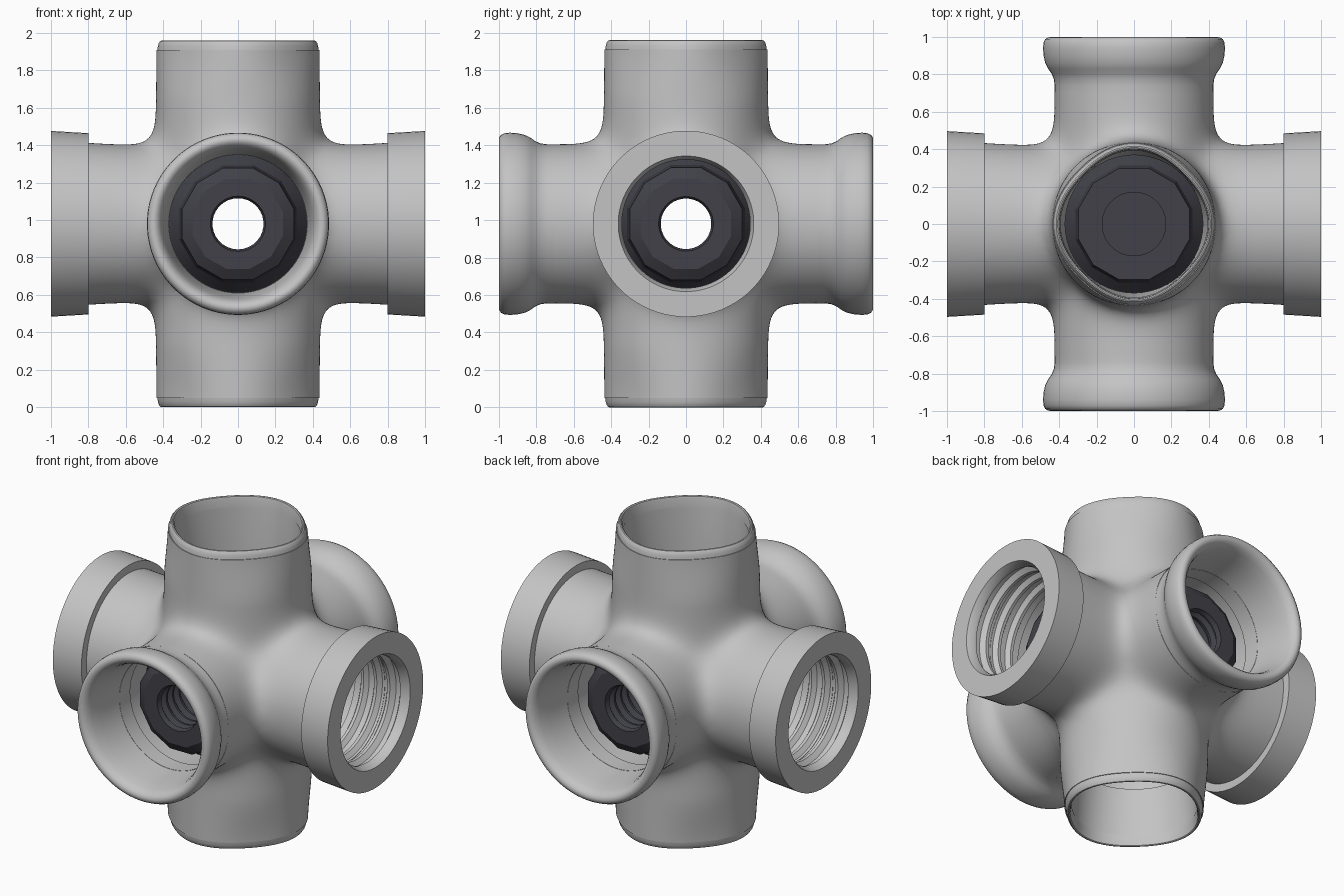
import bpy, bmesh, math
from mathutils import Vector, Matrix

if "Cube" in bpy.data.objects:
    bpy.data.objects.remove(bpy.data.objects["Cube"])

CENTRE = Vector((0, 0, 0.98))
AX = {'x': Vector((1, 0, 0)), 'y': Vector((0, 1, 0)), 'z': Vector((0, 0, 1))}


def material(name, col):
    m = bpy.data.materials.new(name)
    m.diffuse_color = (*col, 1)
    m.use_nodes = True
    m.node_tree.nodes["Principled BSDF"].inputs["Base Color"].default_value = m.diffuse_color
    return m


GREY = material("cast_grey", (0.55, 0.55, 0.55))
DARK = material("dark_slate", (0.052, 0.052, 0.066))


def make(name, bm, mat):
    me = bpy.data.meshes.new(name)
    bm.to_mesh(me)
    bm.free()
    ob = bpy.data.objects.new(name, me)
    bpy.context.collection.objects.link(ob)
    me.materials.append(mat)
    return ob


def lathe(name, profile, axis, mat, closed=True, steps=72):
    """Spin (radius, distance) points about an axis through the centre."""
    bm = bmesh.new()
    rot = axis.to_track_quat('Z', 'Y')
    rings = []
    for i in range(steps):
        a = 2 * math.pi * (i + 0.5) / steps
        rings.append([bm.verts.new(rot @ Vector((r * math.cos(a), r * math.sin(a), t)) + CENTRE)
                      for r, t in profile])
    n = len(profile)
    for i in range(steps):
        p, q = rings[i], rings[(i + 1) % steps]
        for j in range(n if closed else n - 1):
            k = (j + 1) % n
            bm.faces.new((p[j], q[j], q[k], p[k]))
    bmesh.ops.remove_doubles(bm, verts=bm.verts, dist=1e-5)
    bmesh.ops.recalc_face_normals(bm, faces=bm.faces)
    return make(name, bm, mat)


def both(profile):
    """Mirror a profile about the centre, ending on the axis."""
    return [(r, -t) for r, t in reversed(profile)] + profile


def activate(ob):
    bpy.ops.object.select_all(action='DESELECT')
    ob.select_set(True)
    bpy.context.view_layer.objects.active = ob


def modify(ob, kind, **props):
    activate(ob)
    m = ob.modifiers.new("m", kind)
    for k, v in props.items():
        setattr(m, k, v)
    bpy.ops.object.modifier_apply(modifier=m.name)


def boolean(ob, other, op):
    modify(ob, 'BOOLEAN', object=other, operation=op, solver='EXACT')
    bpy.data.objects.remove(other, do_unlink=True)


def smooth(ob, deg):
    activate(ob)
    bpy.ops.object.shade_smooth_by_angle(angle=math.radians(deg))


def pinch(ob):
    """Draw the upright arms in slightly on the diagonals towards their ends."""
    for v in ob.data.vertices:
        ramp = min(max((abs(v.co.z - CENTRE.z) - 0.62) / 0.34, 0), 1)
        ramp = ramp * ramp * (3 - 2 * ramp)
        f = 1 - 0.055 * ramp * math.sin(2 * math.atan2(v.co.y, v.co.x)) ** 2
        v.co.x *= f
        v.co.y *= f


# body: three tapered bars fused and smoothed into one blended cross
bars = {'x': (0.40, 0.471), 'y': (0.433, 0.433), 'z': (0.452, 0.438)}
body = None
for k, (r0, r1) in bars.items():
    bar = lathe("bar_" + k, both([(r0, 0.001), (r1, 1.4), (0, 1.4)]), AX[k], GREY, False)
    if body is None:
        body = bar
    else:
        boolean(body, bar, 'UNION')
body.name = "pipe_cross_body"
modify(body, 'REMESH', mode='VOXEL', voxel_size=0.02)
modify(body, 'SMOOTH', factor=0.5, iterations=170)

# trim the arms to length
bm = bmesh.new()
bmesh.ops.create_cube(bm, size=2, matrix=Matrix.Translation(CENTRE) @ Matrix.Diagonal((0.81, 0.705, 0.93, 1)))
boolean(body, make("trim_box", bm, GREY), 'INTERSECT')

# hollow the arms: wide chamber in the middle, funnels opening outwards
for k, r_end in (('x', 0.372), ('y', 0.375), ('z', 0.415)):
    bore = both([(0.395, 0.59), (0.368, 0.595), (0.368, 0.65), (r_end, 1.1), (0, 1.1)])
    boolean(body, lathe("bore_" + k, bore, AX[k], GREY, False), 'DIFFERENCE')

# arm ends: threaded collars on x, flared lips on y, plain rounded rims on z
thread = []
for i in range(4):
    t = 0.96 - i * 0.095
    thread += [(0.343, t), (0.343, t - 0.02), (0.372, t - 0.04), (0.372, t - 0.07)]
collar = [(0.385, 0.8), (0.485, 0.8), (0.497, 1.0), (0.362, 1.0)] + thread + [(0.385, 0.59)]
flare = [(0.41, 0.69), (0.425, 0.70), (0.425, 0.74), (0.429, 0.775), (0.442, 0.805), (0.46, 0.83),
         (0.475, 0.86), (0.484, 0.90), (0.487, 0.94), (0.484, 0.97), (0.475, 0.988), (0.46, 0.998),
         (0.445, 0.999), (0.43, 0.992), (0.415, 0.975), (0.403, 0.945), (0.39, 0.88), (0.38, 0.80),
         (0.369, 0.69)]
rim = [(0.42, 0.91), (0.432, 0.929), (0.429, 0.95), (0.424, 0.967), (0.416, 0.978), (0.409, 0.98),
       (0.402, 0.976), (0.398, 0.96), (0.393, 0.91)]
for k, part, prof in (('x', "threaded_collar", collar), ('y', "flared_lip", flare), ('z', "plain_rim", rim)):
    for side, s in (("plus", 1), ("minus", -1)):
        end = lathe(f"{part}_{side}", prof, AX[k] * s, GREY)
        if k == 'z':
            pinch(end)
        smooth(end, 38)
pinch(body)
smooth(body, 35)

# inner hub: a ball with twelve-sided stubs facing each opening
bm = bmesh.new()
bmesh.ops.create_uvsphere(bm, u_segments=36, v_segments=18, radius=0.44, matrix=Matrix.Translation(CENTRE))
hub = make("inner_hub", bm, DARK)
root = [(0.32, 0.001), (0.385, 0.30), (0.39, 0.39)]
stub = root + [(0.325, 0.48), (0.31, 0.59), (0.25, 0.63), (0, 0.63)]
upright_stub = root + [(0.325, 0.46), (0.31, 0.52), (0, 0.52)]
for n, k in enumerate('xyz'):
    prof = upright_stub if k == 'z' else stub
    prof = both([(r - n * 0.001, t) for r, t in prof[:-1]] + [prof[-1]])
    boolean(hub, lathe("stub_" + k, prof, AX[k], DARK, False, 12), 'UNION')

# threaded through holes on x and y, shallow blind recesses on z
hole = [(0.135, 0.001), (0.135, 0.27)]
for i in range(5):
    t = 0.29 + i * 0.065
    hole += [(0.135, t), (0.16, t + 0.02), (0.16, t + 0.03), (0.135, t + 0.05)]
hole += [(0.15, 0.64), (0.15, 0.7), (0, 0.7)]
drill = lathe("drill", both(hole), AX['x'], DARK, False, 32)
cross_drill = lathe("cross_drill", both([(r * 1.013, t) for r, t in hole]), AX['y'], DARK, False, 30)
boolean(drill, cross_drill, 'UNION')
boolean(hub, drill, 'DIFFERENCE')
for s in (1, -1):
    boolean(hub, lathe("recess", [(0, 0.44), (0.17, 0.44), (0.17, 0.7), (0, 0.7)], AX['z'] * s, DARK, False, 32),
            'DIFFERENCE')
smooth(hub, 25)
